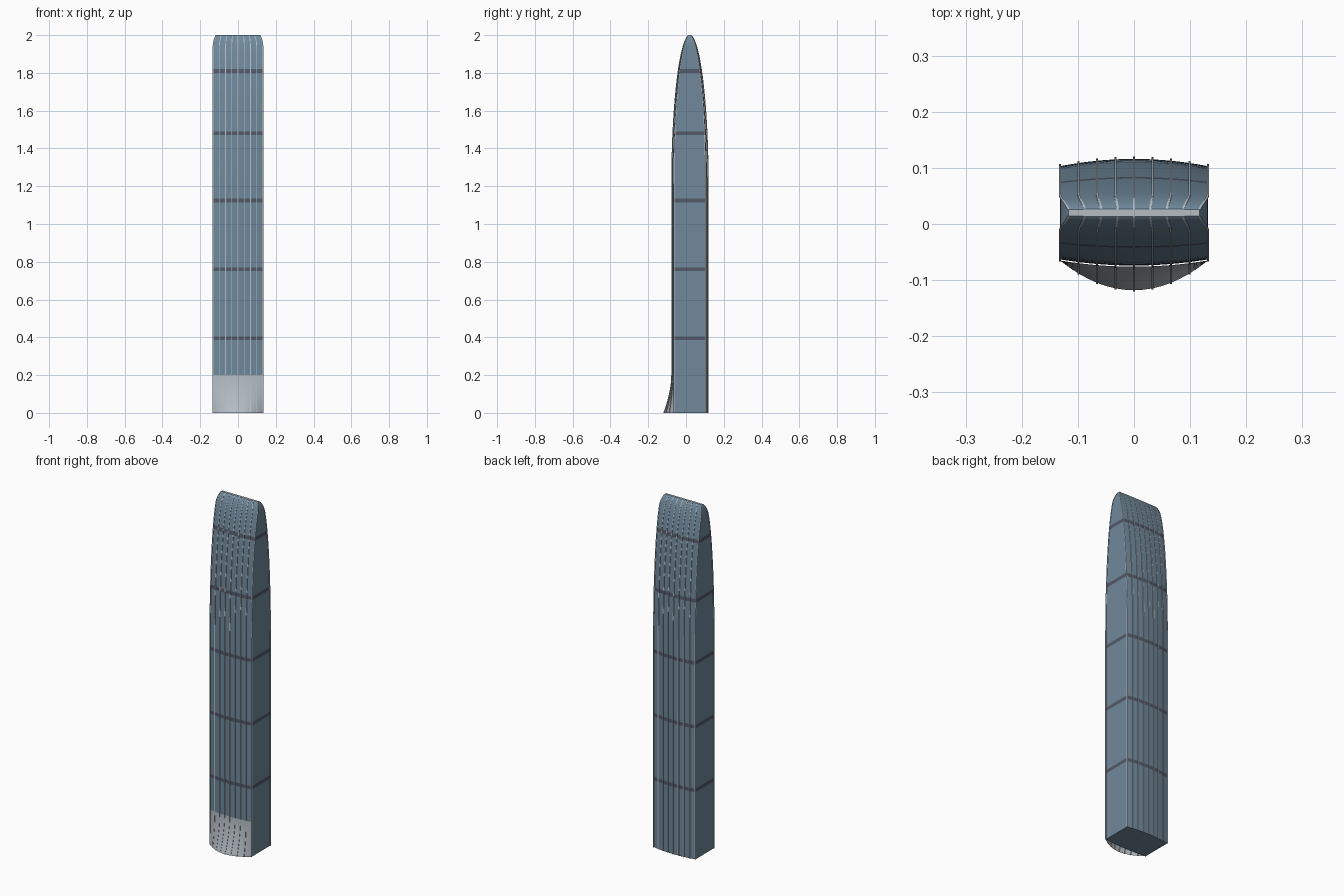
import bpy, bmesh, math

cube = bpy.data.objects.get("Cube")
if cube:
    bpy.data.objects.remove(cube)

HALF_W, MID_Y, SHOULDER = 0.132, 0.02, 1.2
ENTRY_H = 0.2
BANDS = [0.395, 0.76, 1.125, 1.48, 1.81]


def material(name, rgb):
    m = bpy.data.materials.new(name)
    m.use_nodes = True
    m.diffuse_color = (*rgb, 1)
    m.node_tree.nodes["Principled BSDF"].inputs["Base Color"].default_value = (*rgb, 1)
    return m


glass = material("blue glass", (0.16, 0.25, 0.33))
band = material("dark band", (0.085, 0.10, 0.14))
silver = material("silver", (0.46, 0.51, 0.55))


# Shape of the tower: u runs across the width from -1 to 1
def width(z):
    return HALF_W - 0.015 * max(0, (z - 1.94) / 0.06) ** 2


def depth(z):
    t = max(0, z - SHOULDER) / (2.002 - SHOULDER)
    return math.sqrt(1 - t * t)


def wall(u, z, side, out=0.0):
    edge, bulge = (0.083, 0.011) if side < 0 else (0.083, 0.013)
    y = MID_Y + side * (depth(z) * (edge + bulge * (1 - u * u)) + out)
    return u * width(z), y, z


def entry(u, z, out=0.0):
    x, y, z = wall(u, z, -1, out)
    flare = 0.042 * max(0, 1 - z / ENTRY_H) ** 1.8
    return x, y - flare * (1 - u * u), z


def finish(bm, name, mats, angle=30):
    bmesh.ops.recalc_face_normals(bm, faces=bm.faces)
    mesh = bpy.data.meshes.new(name)
    bm.to_mesh(mesh)
    bm.free()
    for m in mats:
        mesh.materials.append(m)
    ob = bpy.data.objects.new(name, mesh)
    bpy.context.collection.objects.link(ob)
    bpy.ops.object.select_all(action='DESELECT')
    ob.select_set(True)
    bpy.context.view_layer.objects.active = ob
    bpy.ops.object.shade_smooth_by_angle(angle=math.radians(angle))
    return ob


def loft(bm, rings, closed=True):
    rows = [[bm.verts.new(p) for p in r] for r in rings]
    n = len(rows[0])
    for a, b in zip(rows, rows[1:]):
        for i in range(n if closed else n - 1):
            j = (i + 1) % n
            bm.faces.new((a[i], a[j], b[j], b[i]))
    return rows


# Heights: denser toward the rounded crown, with a pair at every band
curve = [SHOULDER + 0.8 * math.sin(i / 24 * math.pi / 2) for i in range(25)]
levels = [0, ENTRY_H] + curve
for b in BANDS:
    levels = [z for z in levels if abs(z - b) > 0.012] + [b - 0.01, b + 0.01]
levels.sort()

# Glass tower with dark floor bands
us = [i / 8 - 1 for i in range(17)]
bm = bmesh.new()
rows = loft(bm, [[wall(u, z, -1) for u in us] + [wall(u, z, 1) for u in reversed(us)]
                 for z in levels])
for row in (rows[0], rows[-1]):
    bm.faces.new(row)
for f in bm.faces:
    zc = f.calc_center_bounds().z
    if any(abs(zc - b) < 0.005 for b in BANDS):
        f.material_index = 1
    elif zc > 1.9995:
        f.material_index = 2
finish(bm, "glass_tower", [glass, band, silver])

# Flared entrance canopy at the front
bm = bmesh.new()
loft(bm, [[entry(u, ENTRY_H * k / 12, 0.002) for u in us] for k in range(13)], False)
finish(bm, "entrance_canopy", [silver])

# Thin vertical fins on the front and the back
fin_levels = [ENTRY_H * k / 12 for k in range(12)] + [z for z in levels if z > 0.1]
for side, label in ((-1, "front"), (1, "back")):
    bm = bmesh.new()
    for k in range(-4, 5):
        u = k / 4
        rings = []
        for z in fin_levels:
            def at(out):
                return entry(u, z, out) if side < 0 else wall(u, z, 1, out)
            x, y0, _ = at(-0.002 * depth(z))
            y1 = at(0.004 * depth(z))[1]
            w = 0.002
            rings.append([(x - w, y0, z), (x + w, y0, z), (x + w, y1, z), (x - w, y1, z)])
        ends = loft(bm, rings)
        bm.faces.new(ends[0])
        bm.faces.new(ends[-1])
    finish(bm, label + "_fins", [silver])
